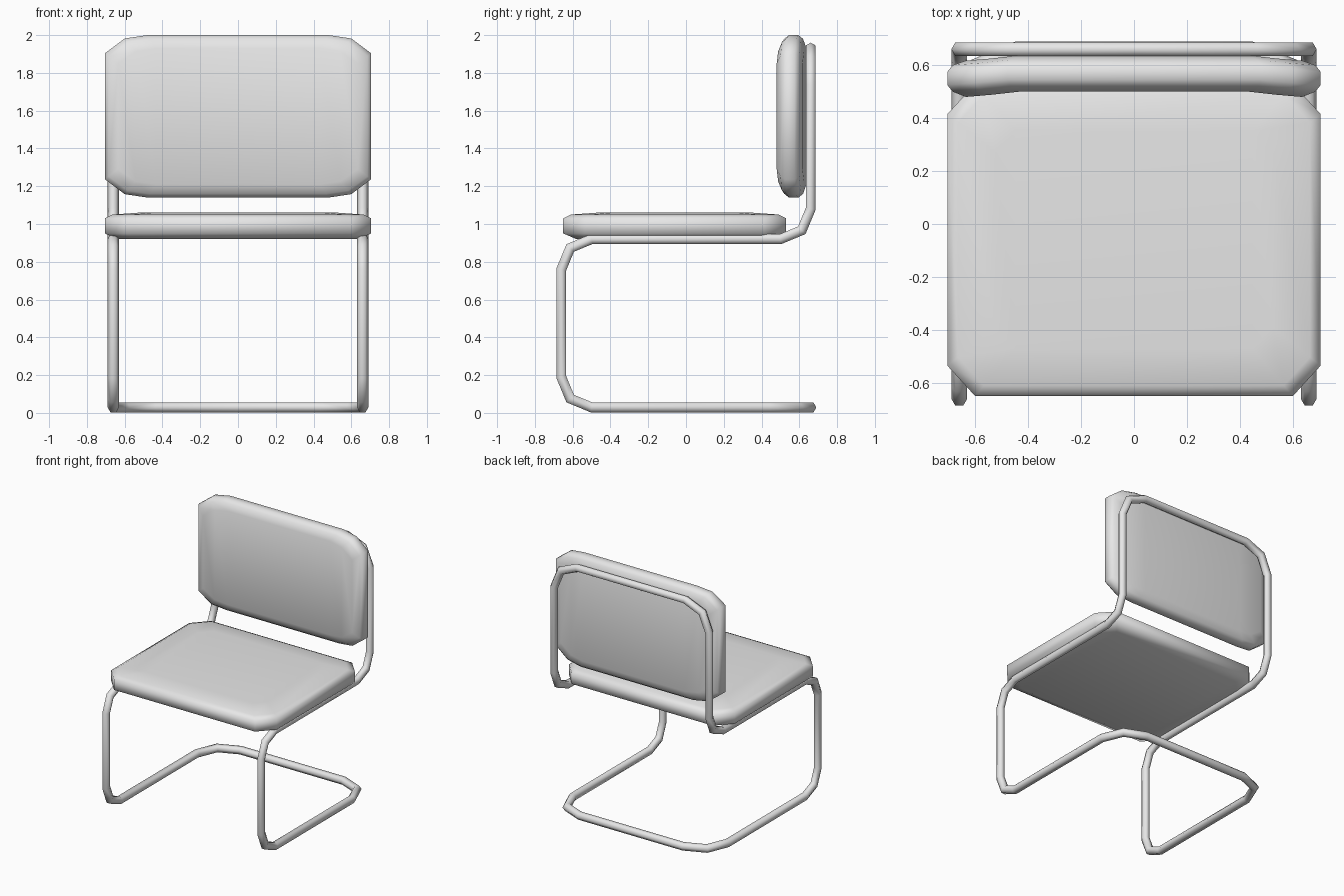
import bpy, bmesh
from math import cos, sin, pi
from mathutils import Vector

cube = bpy.data.objects.get("Cube")
if cube:
    bpy.data.objects.remove(cube)

GREY = (0.8, 0.8, 0.8, 1)
grey = bpy.data.materials.new("light_grey")
grey.use_nodes = True
grey.diffuse_color = GREY
grey.node_tree.nodes["Principled BSDF"].inputs["Base Color"].default_value = GREY


def finish(name, bm):
    bmesh.ops.recalc_face_normals(bm, faces=bm.faces)
    for f in bm.faces:
        f.smooth = True
    mesh = bpy.data.meshes.new(name)
    bm.to_mesh(mesh)
    bm.free()
    mesh.materials.append(grey)
    obj = bpy.data.objects.new(name, mesh)
    bpy.context.collection.objects.link(obj)
    return obj


def bridge(bm, a, b):
    n = len(a)
    for i in range(n):
        j = (i + 1) % n
        bm.faces.new((a[i], a[j], b[j], b[i]))


def round_path(points):
    """Replace each (point, radius) corner by a three-point bend."""
    out = []
    for i, (p, r) in enumerate(points):
        p = Vector(p)
        if not r:
            out.append(p)
            continue
        a = (Vector(points[i - 1][0]) - p).normalized()
        b = (Vector(points[i + 1][0]) - p).normalized()
        out += [p + a * r, p + (a + b) * r * 0.293, p + b * r]
    return out


# Tubular frame: one half swept with mitred bends, then mirrored
X, Y, LOW, MID, TOP, R = 0.66, 0.66, 0.029, 0.92, 1.93, 0.03
path = round_path([((0, Y, LOW), 0), ((X, Y, LOW), 0.22),
                   ((X, -Y, LOW), 0.16), ((X, -Y, MID), 0.16),
                   ((X, Y, MID), 0.16), ((X, Y, TOP), 0.2),
                   ((0, Y, TOP), 0)])
bm = bmesh.new()
ring = [path[0] + Vector((0, R * cos(k * pi / 3), R * sin(k * pi / 3))) for k in range(6)]
verts = [bm.verts.new(p) for p in ring]
for i in range(1, len(path)):
    d = (path[i] - path[i - 1]).normalized()
    nxt = (path[i + 1] - path[i]).normalized() if i + 1 < len(path) else d
    plane = d + nxt
    ring = [p + d * ((path[i] - p).dot(plane) / d.dot(plane)) for p in ring]
    new = [bm.verts.new(p) for p in ring]
    bridge(bm, verts, new)
    verts = new
frame = finish("tube_frame", bm)
mirror = frame.modifiers.new("mirror", 'MIRROR')
mirror.use_clip = True


def cushion(name, corner, levels, place):
    """Stack inset copies of an outline; corner lists its first quadrant,
    from the side to the far edge. Caps are filled in columns."""
    quad = list(corner)
    right = [(x, -y) for x, y in reversed(quad)] + quad
    outline = right + [(-x, y) for x, y in reversed(right)]
    w, h = quad[0][0], quad[-1][1]
    bm = bmesh.new()
    rings = []
    for depth, inset in levels:
        rings.append([bm.verts.new(place(x * (1 - inset / w), y * (1 - inset / h), depth, abs(x)))
                      for x, y in outline])
    for a, b in zip(rings, rings[1:]):
        bridge(bm, a, b)
    m, n = len(quad), len(outline)
    for r in (rings[0], rings[-1]):
        # pair lower and upper points of each column, left to right
        cols = [(r[m - 1 - k], r[m + k]) for k in range(m)]
        cols += [(r[n - 1 - k], r[2 * m + k]) for k in range(m)]
        for (a, b), (c, d) in zip(cols, cols[1:]):
            bm.faces.new((a, b, d, c))
    return finish(name, bm)


# Seat cushion with cut corners
cushion("seat_cushion", [(0.705, 0.475), (0.60, 0.59)],
        [(0.92, 0.07), (0.95, 0), (1.03, 0), (1.05, 0.04), (1.06, 0.18)],
        lambda x, y, depth, col: (x, y - 0.06, depth))


# Back cushion with rounder corners, its middle set slightly rearward
def place_back(x, y, depth, col):
    bow = 0.02 if col < 0.5 else 0.008 if col < 0.65 else 0
    return (x, depth + bow, 1.57 + y)


cushion("back_cushion", [(0.705, 0.333), (0.60, 0.412), (0.48, 0.43)],
        [(0.48, 0.07), (0.50, 0.02), (0.525, 0), (0.575, 0), (0.60, 0.02), (0.617, 0.07)],
        place_back)
